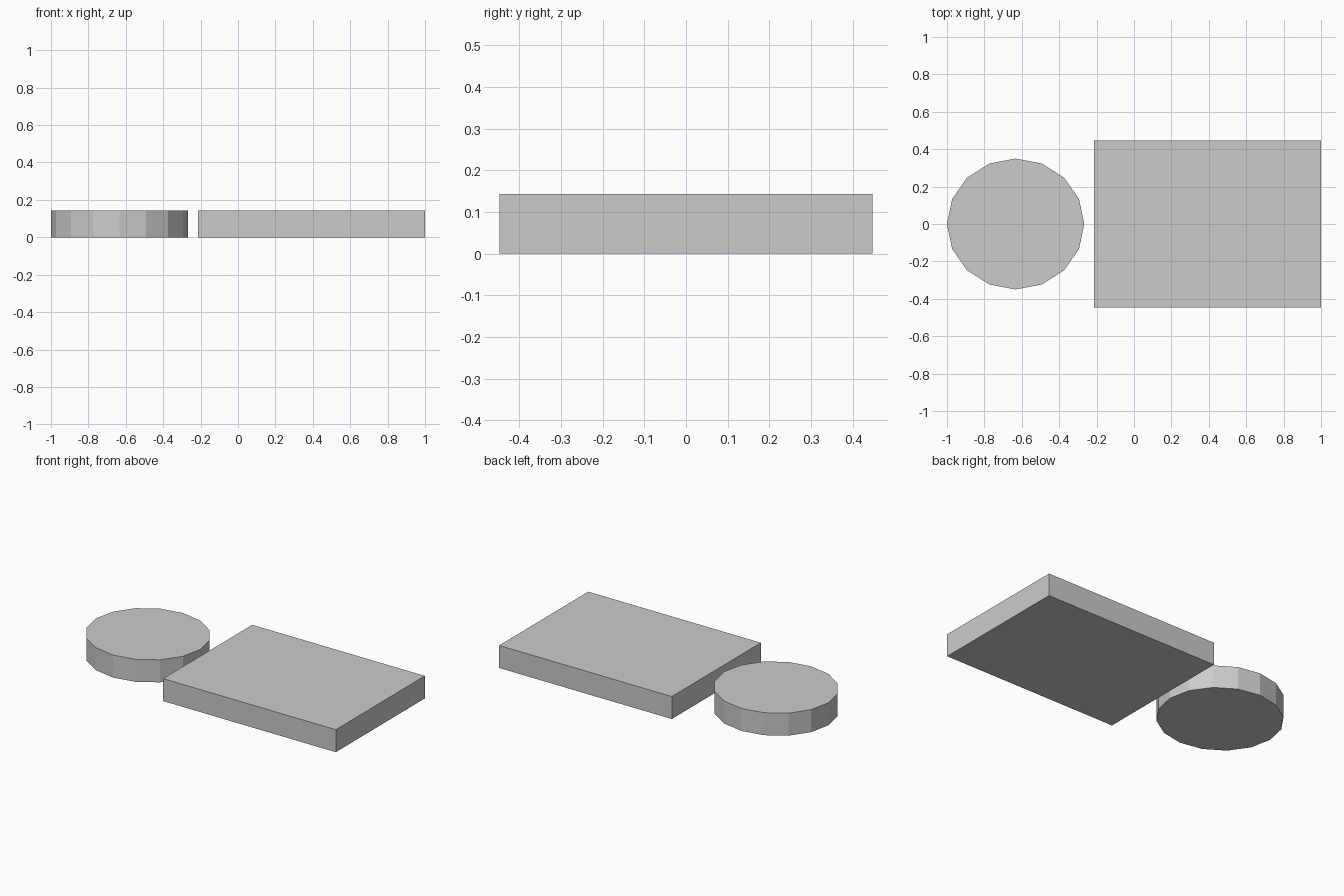
import bpy

if "Cube" in bpy.data.objects:
    bpy.data.objects.remove(bpy.data.objects["Cube"])

HEIGHT = 0.143

# Sixteen-sided, slightly oval disc
bpy.ops.mesh.primitive_cylinder_add(vertices=16, radius=1, depth=1,
                                    location=(-0.633, 0, HEIGHT / 2),
                                    rotation=(0, 0, 1.5707963))
disc = bpy.context.object
disc.name = "round_slab"
disc.scale = (0.35, 0.367, HEIGHT)  # local x points along world y

# Rectangular slab
x0, x1 = -0.213, 1.0
bpy.ops.mesh.primitive_cube_add(size=1, location=((x0 + x1) / 2, 0, HEIGHT / 2))
slab = bpy.context.object
slab.name = "rectangular_slab"
slab.scale = (x1 - x0, 0.894, HEIGHT)
